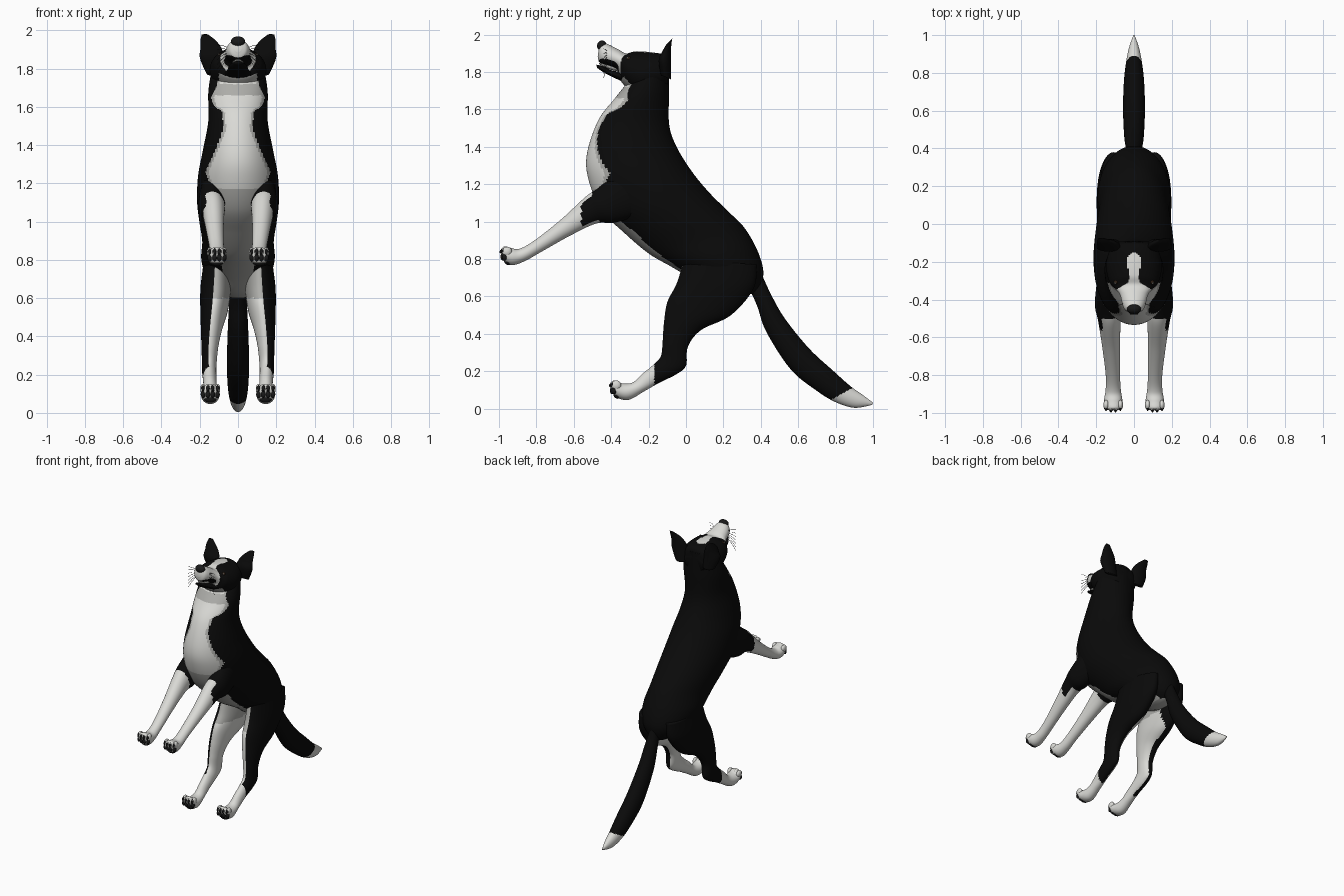
import bpy
import bmesh
from math import cos, sin, pi
from mathutils import Vector, Matrix

cube = bpy.data.objects.get("Cube")
if cube:
    bpy.data.objects.remove(cube)


def material(name, colour):
    m = bpy.data.materials.new(name)
    m.use_nodes = True
    rgba = (*colour, 1)
    m.diffuse_color = rgba
    bsdf = next(n for n in m.node_tree.nodes if n.type == 'BSDF_PRINCIPLED')
    bsdf.inputs["Base Color"].default_value = rgba
    bsdf.inputs["Roughness"].default_value = .8
    return m


MATS = {
    "black": material("black_fur", (.003, .003, .003)),
    "white": material("white_fur", (.7, .7, .67)),
    "grey": material("grey_fur", (.42, .42, .4)),
    "dark": material("dark_skin", (.01, .01, .01)),
    "eye": material("brown_eye", (.03, .015, .008)),
}


def finish(bm, name, rule):
    """Make a smooth object whose faces are coloured by a name or a rule."""
    bmesh.ops.recalc_face_normals(bm, faces=bm.faces)
    bm.normal_update()
    used = []
    for f in bm.faces:
        f.smooth = True
        key = rule if isinstance(rule, str) else rule(f.calc_center_median(), f.normal)
        if key not in used:
            used.append(key)
        f.material_index = used.index(key)
    mesh = bpy.data.meshes.new(name)
    bm.to_mesh(mesh)
    bm.free()
    for key in used:
        mesh.materials.append(MATS[key])
    ob = bpy.data.objects.new(name, mesh)
    bpy.context.collection.objects.link(ob)
    return ob


def spline(rows, steps):
    """Smooth the cross-section values along the length."""
    out = []
    last = len(rows) - 1
    for i in range(last):
        quad = [rows[max(i - 1, 0)], rows[i], rows[i + 1], rows[min(i + 2, last)]]
        for k in range(steps):
            t = k / steps
            out.append([b + .5 * t * (c - a + t * (2*a - 5*b + 4*c - d + t * (3*(b - c) + d - a)))
                        for a, b, c, d in zip(*quad)])
    return out + [list(rows[-1])]


def loft(name, rows, rule, side=1, steps=10, sides=48, cup=1):
    """Skin ellipses; each row is back y, z, front y, z, half width, centre x."""
    bm = bmesh.new()
    rings = []
    for yb, zb, yf, zf, hw, cx in spline([(*r, 0)[:6] for r in rows], steps):
        ring = []
        for k in range(sides):
            a = 2 * pi * k / sides
            s = sin(a) * (cup if sin(a) < 0 else 1)
            ring.append(bm.verts.new((side * (cx + hw * cos(a)),
                                      (yb + yf) / 2 + s * (yb - yf) / 2,
                                      (zb + zf) / 2 + s * (zb - zf) / 2)))
        rings.append(ring)
    for r, q in zip(rings, rings[1:]):
        for k in range(sides):
            j = (k + 1) % sides
            bm.faces.new((r[k], r[j], q[j], q[k]))
    bm.faces.new(rings[0])
    bm.faces.new(rings[-1])
    return finish(bm, name, rule)


def blob(name, centre, radii, colour, tilt=0):
    bm = bmesh.new()
    mat = Matrix.Translation(centre) @ Matrix.Rotation(tilt, 4, 'X') @ Matrix.Diagonal((*radii, 1))
    bmesh.ops.create_uvsphere(bm, u_segments=14, v_segments=9, radius=1, matrix=mat)
    return finish(bm, name, colour)


def lookup(table, v):
    """Linear reading of a table with descending keys."""
    for (v0, w0), (v1, w1) in zip(table, table[1:]):
        if v0 >= v >= v1:
            return w1 + (w0 - w1) * (v - v1) / (v0 - v1)
    return 0


# Torso with white bib and grey belly
BIB = [(1.8, .1), (1.7, .115), (1.65, .14), (1.61, .13), (1.57, .08), (1.48, .078),
       (1.38, .115), (1.26, .17), (1.17, .14), (1.1, .09), (.95, .115), (.75, .085), (.56, .07)]


def torso_rule(c, n):
    w = lookup(BIB, c.z)
    if n.y + .5 * n.z > -.1 or abs(c.x) > w:
        return "black"
    if c.z < 1.17 or 1.66 < c.z < 1.72 or abs(c.x) > w - .014:
        return "grey"
    return "white"


loft("torso", [
    (-.09, 1.86, -.30, 1.76, .135), (-.09, 1.70, -.38, 1.66, .155),
    (-.09, 1.52, -.47, 1.54, .155), (-.05, 1.40, -.53, 1.36, .182),
    (.03, 1.27, -.52, 1.22, .208), (.12, 1.16, -.45, 1.06, .214),
    (.22, 1.06, -.33, .94, .202), (.31, .97, -.2, .83, .187),
    (.38, .85, -.08, .76, .192), (.413, .74, .02, .70, .168),
    (.40, .66, .12, .63, .11), (.365, .615, .2, .6, .05)], torso_rule, steps=22, sides=112)

# Head with blaze and white muzzle
BLAZE = [(-.15, 0), (-.165, .03), (-.2, .042), (-.27, .022), (-.31, .03), (-.35, .1)]


def head_rule(c, n):
    if n.z < -.4:
        return "grey" if -.36 < c.y < -.26 and abs(c.x) < .1 else "black"
    if c.y < -.35:
        return "white"
    return "white" if n.z > .2 and abs(c.x) < lookup(BLAZE, c.y) else "black"


loft("head", [
    (-.09, 1.82, -.10, 1.72, .08), (-.105, 1.885, -.16, 1.69, .125),
    (-.18, 1.905, -.26, 1.68, .148), (-.27, 1.91, -.34, 1.74, .13),
    (-.32, 1.90, -.36, 1.80, .10), (-.36, 1.92, -.385, 1.825, .075),
    (-.42, 1.95, -.44, 1.84, .06), (-.45, 1.955, -.465, 1.855, .045),
    (-.465, 1.93, -.472, 1.885, .02)], head_rule, steps=24, sides=96)
loft("lower_jaw", [
    (-.28, 1.80, -.28, 1.72, .085), (-.38, 1.805, -.375, 1.765, .06),
    (-.45, 1.832, -.435, 1.795, .045), (-.48, 1.84, -.475, 1.822, .02)], "black")
blob("tongue", (0, -.41, 1.826), (.032, .06, .01), "grey", -.35)
blob("nose", (0, -.45, 1.941), (.038, .026, .028), "dark", -.3)

# Tail with white tip
loft("tail", [
    (.40, .73, .33, .66, .03), (.455, .61, .38, .55, .045), (.53, .48, .43, .41, .053),
    (.66, .32, .56, .21, .058), (.79, .20, .70, .095, .054), (.88, .12, .80, .035, .044),
    (.95, .07, .90, .005, .028), (1, .032, .995, .02, .004)],
    lambda c, n: "black" if c.y - 1.8 * c.z < .69 else "white", steps=16)


def hind_rule(side):
    def rule(c, n):
        if c.y < -.17 and c.z < .26:
            return "white"
        if -side * n.x - .45 * n.y > .2 and c.y < .22:
            return "white" if c.z < .6 else "grey"
        return "black"
    return rule


def front_rule(side):
    def rule(c, n):
        sleeve = c.y > -.56 and side * n.x > .65
        return "white" if c.y + .25 * (c.z - 1) < -.465 and not sleeve else "black"
    return rule


def toe_rule(c, n):
    return "dark" if n.y < -.6 else "white"


for side, word in ((1, "left"), (-1, "right")):
    # Ears and eyes
    loft(word + "_ear", [
        (-.08, 1.76, -.15, 1.79, .05, .115), (-.08, 1.84, -.165, 1.87, .064, .135),
        (-.08, 1.91, -.14, 1.91, .054, .142), (-.078, 1.95, -.11, 1.95, .038, .158),
        (-.073, 1.98, -.08, 1.972, .018, .172)], "black", side, cup=.55)
    blob(word + "_eye", (side * .092, -.305, 1.868), (.014, .014, .014), "eye")
    blob(word + "_eye_glint", (side * .1, -.314, 1.876), (.004, .004, .004), "white")

    # Legs
    loft(word + "_front_leg", [
        (-.36, 1.27, -.23, 1.04, .06, .135), (-.47, 1.18, -.38, .995, .07, .137),
        (-.54, 1.13, -.48, .99, .06, .13), (-.67, 1.01, -.62, .925, .047, .122),
        (-.81, .90, -.78, .835, .038, .112), (-.89, .855, -.86, .79, .04, .11),
        (-.935, .86, -.925, .768, .048, .11), (-.972, .868, -.968, .782, .046, .11),
        (-.985, .85, -.983, .81, .032, .11)], front_rule(side), side)
    loft(word + "_hind_leg", [
        (.38, .77, -.01, .80, .07, .11), (.36, .64, -.05, .67, .08, .116),
        (.24, .50, -.10, .57, .072, .125), (.08, .42, -.118, .46, .056, .138),
        (.01, .33, -.125, .36, .044, .147), (0, .23, -.135, .28, .038, .15),
        (-.05, .185, -.18, .23, .037, .15), (-.14, .14, -.235, .185, .035, .147),
        (-.22, .095, -.285, .14, .037, .145), (-.305, .048, -.34, .135, .046, .145),
        (-.37, .06, -.385, .152, .048, .145), (-.398, .1, -.4, .135, .03, .145)],
        hind_rule(side), side)

    # Paws: toes, claws and pads
    for end, origin in (("front", Vector((.11, -.97, .83))), ("hind", Vector((.145, -.385, .115)))):
        def place(dx, dy, dz):
            return ((origin.x + dx) * side, origin.y + dy, origin.z + dz)
        tag = word + "_" + end
        blob(tag + "_pad", place(0, .018, -.042), (.034, .022, .019), "dark", -.6)
        for i in range(4):
            dx = (i - 1.5) * .025
            back = .008 * abs(i - 1.5)
            blob(tag + "_toe", place(dx, back, .01), (.015, .027, .026), toe_rule, .3)
            blob(tag + "_toe_pad", place(dx, back - .012, -.018), (.013, .014, .02), "dark")
            blob(tag + "_claw", place(dx, back - .02, .01), (.007, .012, .01), "dark", .4)

    # Whiskers
    for i in range(7):
        cu = bpy.data.curves.new(word + "_whisker", 'CURVE')
        cu.dimensions = '3D'
        cu.bevel_depth = .0012
        cu.bevel_resolution = 0
        sp = cu.splines.new('POLY')
        sp.points.add(2)
        for p, reach in zip(sp.points, (0, .5, 1)):
            p.co = (side * (.05 + .06 * reach), -.42 - .02 * reach,
                    1.86 + i * .008 + (i - 4) * .018 * reach - .02 * reach ** 2, 1)
        cu.materials.append(MATS["dark"])
        ob = bpy.data.objects.new(word + "_whisker", cu)
        bpy.context.collection.objects.link(ob)
